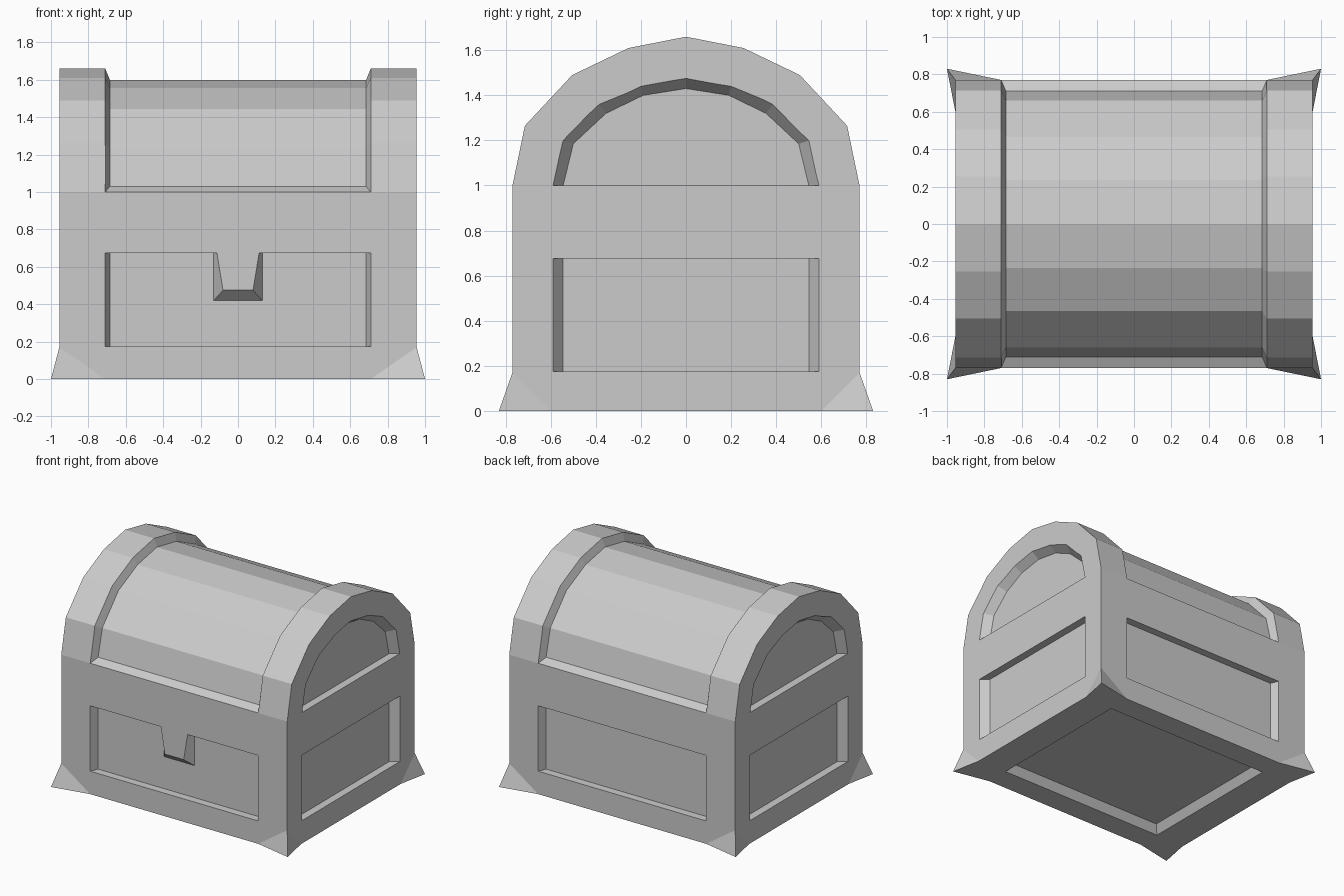
import bpy
import bmesh
from mathutils import Vector

cube = bpy.data.objects.get("Cube")
if cube:
    bpy.data.objects.remove(cube, do_unlink=True)

grey = bpy.data.materials.new("plain grey")
grey.use_nodes = True
colour = (0.6, 0.6, 0.6, 1)
grey.diffuse_color = colour
grey.node_tree.nodes["Principled BSDF"].inputs["Base Color"].default_value = colour

HALF_X, HALF_Y, DEPTH = 0.955, 0.77, 0.06
LOW, HIGH = 0.175, 0.675          # lower and upper edge of the wall panels


def make(name, verts, faces):
    bm = bmesh.new()
    vs = [bm.verts.new(v) for v in verts]
    for f in faces:
        bm.faces.new([vs[i] for i in f])
    bmesh.ops.recalc_face_normals(bm, faces=bm.faces)
    mesh = bpy.data.meshes.new(name)
    bm.to_mesh(mesh)
    bm.free()
    mesh.materials.append(grey)
    obj = bpy.data.objects.new(name, mesh)
    bpy.context.collection.objects.link(obj)
    return obj


def loft(name, loops):
    """Capped solid through a row of loops with equal point counts."""
    n = len(loops[0])
    faces = [list(range(n)), list(range(n * (len(loops) - 1), n * len(loops)))]
    for k in range(len(loops) - 1):
        for i in range(n):
            j = (i + 1) % n
            faces.append([k * n + i, k * n + j, (k + 1) * n + j, (k + 1) * n + i])
    return make(name, [v for loop in loops for v in loop], faces)


def beyond(outer, inner):
    """Continue the slope of a recess wall outside the surface."""
    return Vector(outer) * 1.5 - Vector(inner) * 0.5


def arch(half):
    """Mirror half an arch, listed from its foot to its crown."""
    return half + [(-y, z) for y, z in half[-2::-1]]


def rect(a, b, low, high):
    return [(-a, low), (a, low), (a, high), (-a, high)]


def carve(target, cutter):
    mod = target.modifiers.new("recess", 'BOOLEAN')
    mod.operation, mod.solver, mod.object = 'DIFFERENCE', 'EXACT', cutter
    bpy.context.view_layer.objects.active = target
    bpy.ops.object.modifier_apply(modifier=mod.name)
    bpy.data.objects.remove(cutter, do_unlink=True)


def recess(target, outer, inner, place):
    """Sink a panel; place(u, v, d) maps panel coordinates to space."""
    o = [Vector(place(u, v, 0)) for u, v in outer]
    i = [Vector(place(u, v, DEPTH)) for u, v in inner]
    carve(target, loft("cutter", [[beyond(a, b) for a, b in zip(o, i)], i]))


# Chest: box with a faceted barrel lid
lid = arch([(HALF_Y, 1.0), (0.715, 1.265), (0.505, 1.49), (0.255, 1.61), (0, 1.66)])
profile = [(-HALF_Y, 0), (HALF_Y, 0)] + lid
chest = loft("chest", [[(x, y, z) for y, z in profile] for x in (-HALF_X, HALF_X)])

# Sunken band across the lid
band = arch([(0.71, 1.03), (0.66, 1.235), (0.465, 1.445), (0.235, 1.555), (0, 1.60)])
sections = []
for (yo, zo), (yi, zi) in zip(lid, band):
    section = []
    for s in (-1, 1):
        inner = Vector((s * 0.685, yi, zi))
        pair = [beyond((s * 0.71, yo, zo), inner), inner]
        section += pair if s < 0 else pair[::-1]
    sections.append(section)
carve(chest, loft("cutter", sections))

# Sunken wall panels and arched end panels
arch_outer = arch([(0.59, 1.0), (0.545, 1.2), (0.385, 1.36), (0.2, 1.44), (0, 1.475)])
arch_inner = arch([(0.545, 1.0), (0.5, 1.185), (0.355, 1.32), (0.19, 1.4), (0, 1.43)])
for s in (-1, 1):
    def wall(u, v, d):
        return (u, s * (HALF_Y - d), v)

    def end(u, v, d):
        return (s * (HALF_X - d), u, v)

    recess(chest, rect(0.71, 0, LOW, HIGH), rect(0.685, 0, LOW, HIGH), wall)
    recess(chest, rect(0.59, 0, LOW, HIGH), rect(0.545, 0, LOW, HIGH), end)
    recess(chest, arch_outer, arch_inner, end)

# Sunken underside
recess(chest, rect(0.71, 0, -0.59, 0.59), rect(0.67, 0, -0.55, 0.55),
       lambda u, v, d: (u, v, d))

# Latch: tapered block hanging from the upper edge of the front panel
back = [(-0.13, HIGH), (-0.13, 0.42), (0.13, 0.42), (0.13, HIGH)]
front = [(-0.113, HIGH), (-0.08, 0.475), (0.08, 0.475), (0.113, HIGH)]
loft("latch", [[(x, DEPTH - HALF_Y, z) for x, z in back],
               [(x, -HALF_Y, z) for x, z in front]])

# Flared corner feet
for sx, side in ((-1, "right"), (1, "left")):
    for sy, end_name in ((-1, "front"), (1, "back")):
        pts = [(1, 0.83, 0), (HALF_X, HALF_Y, 0.17), (0.71, HALF_Y, 0),
               (HALF_X, 0.6, 0), (HALF_X, HALF_Y, 0)]
        make(f"{end_name}_{side}_foot", [(sx * x, sy * y, z) for x, y, z in pts],
             [(0, 1, 2), (0, 3, 1), (0, 2, 4, 3), (1, 4, 2), (1, 3, 4)])
